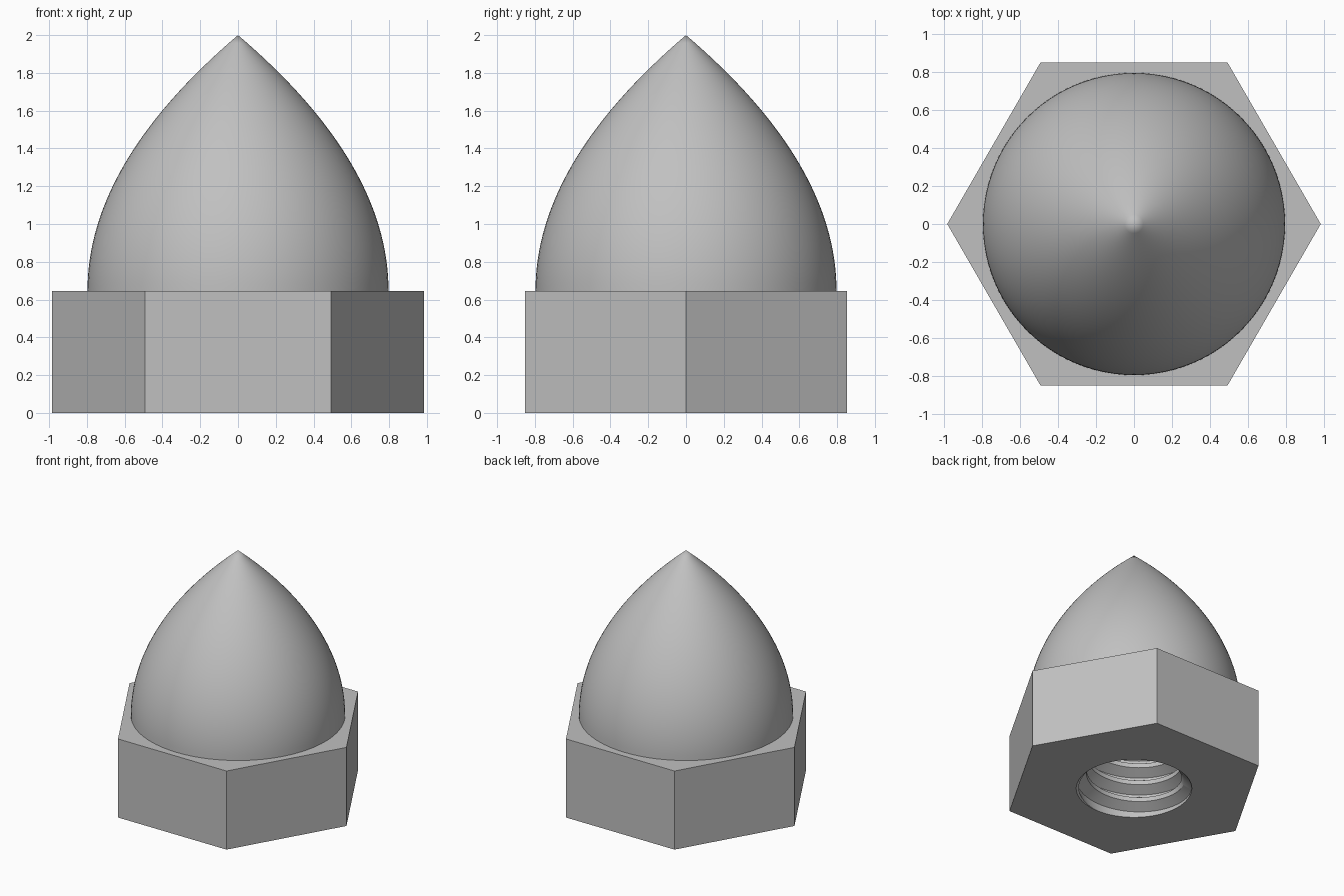
import bpy, bmesh, math
from mathutils import Vector

cube = bpy.data.objects.get("Cube")
if cube:
    bpy.data.objects.remove(cube)

SEGS = 96
HEX_R, HEX_H = 0.985, 0.645
DOME_R, TOP = 0.797, 2.0
MAJOR, MINOR, PITCH, DEPTH = 0.43, 0.353, 0.145, 0.8

steel = bpy.data.materials.new("grey steel")
steel.use_nodes = True
GREY = (0.53, 0.53, 0.53, 1)
steel.diffuse_color = GREY
steel.node_tree.nodes["Principled BSDF"].inputs["Base Color"].default_value = GREY


def circle(bm, r, z, n=SEGS):
    """Closed ring of vertices around the z axis."""
    return [bm.verts.new((r * math.cos(math.tau * i / n),
                          r * math.sin(math.tau * i / n), z)) for i in range(n)]


def loop_edges(bm, ring):
    return [bm.edges.get((a, b)) or bm.edges.new((a, b))
            for a, b in zip(ring, ring[1:] + ring[:1])]


def bridge(bm, low, high):
    n = len(low)
    for i in range(n):
        j = (i + 1) % n
        bm.faces.new((low[i], low[j], high[j], high[i]))


def finish(name, bm, angle=None):
    mesh = bpy.data.meshes.new(name)
    bm.to_mesh(mesh)
    bm.free()
    mesh.materials.append(steel)
    obj = bpy.data.objects.new(name, mesh)
    bpy.context.collection.objects.link(obj)
    if angle:
        bpy.ops.object.select_all(action='DESELECT')
        obj.select_set(True)
        bpy.context.view_layer.objects.active = obj
        bpy.ops.object.shade_smooth_by_angle(angle=math.radians(angle))
    return obj


# Hexagonal body: six walls, with a round opening in the underside and top
bm = bmesh.new()
low, high = circle(bm, HEX_R, 0, 6), circle(bm, HEX_R, HEX_H, 6)
bridge(bm, low, high)
for outer, r, z, up in ((low, MAJOR, 0, -1), (high, DOME_R, HEX_H, 1)):
    inner = circle(bm, r, z)
    bmesh.ops.triangle_fill(bm, edges=loop_edges(bm, outer) + loop_edges(bm, inner),
                            use_beauty=True, normal=Vector((0, 0, up)))
bm.normal_update()
for f in bm.faces:
    c = f.calc_center_median()
    out = Vector((c.x, c.y, 0))
    if abs(f.normal.z) > 0.5:
        out = Vector((0, 0, c.z - HEX_H / 2))
    if f.normal.dot(out) < 0:
        f.normal_flip()
finish("hex_body", bm)

# Pointed dome: parabolic profile turned around z
bm = bmesh.new()
STEPS = 32
rings = []
for k in range(STEPS):
    t = k / STEPS
    rings.append(circle(bm, DOME_R * (1 - t * t), HEX_H + t * (TOP - HEX_H)))
for a, b in zip(rings, rings[1:]):
    bridge(bm, a, b)
tip = bm.verts.new((0, 0, TOP))
for a, b in zip(rings[-1], rings[-1][1:] + rings[-1][:1]):
    bm.faces.new((a, b, tip))
finish("dome", bm, 30)

# Threaded bore: helical rows of crest and root, opened by a chamfer at the mouth
bm = bmesh.new()
THREAD = ((0, MINOR), (0.25, MINOR), (0.56, MAJOR), (0.69, MAJOR))
turns = range(-1, math.ceil(DEPTH / PITCH) + 1)
columns = []
for i in range(SEGS + 1):
    a = math.tau * i / SEGS
    column = []
    for turn in turns:
        for offset, r in THREAD:
            z = min(max(PITCH * (turn + offset + i / SEGS), 0), DEPTH)
            r = max(r, MAJOR - z)
            if z == DEPTH:
                r = MINOR
            column.append(bm.verts.new((r * math.cos(a), r * math.sin(a), z)))
    columns.append(column)
for c, d in zip(columns, columns[1:]):
    for k in range(len(c) - 1):
        bm.faces.new((c[k], c[k + 1], d[k + 1], d[k]))
bm.faces.new(circle(bm, MINOR, DEPTH)[::-1])
bmesh.ops.remove_doubles(bm, verts=bm.verts, dist=0.0001)
finish("threaded_bore", bm, 25)
